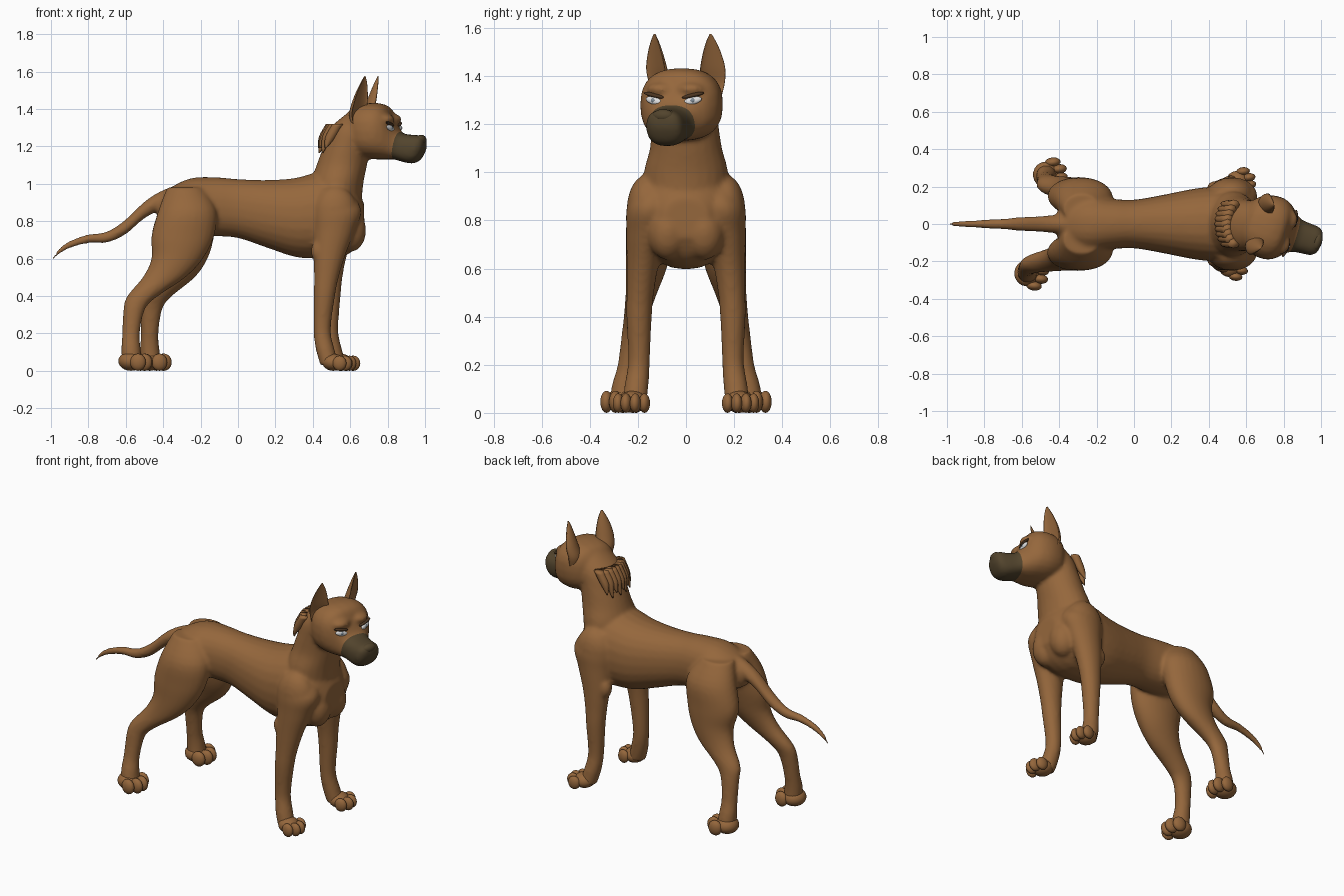
import bpy
import bmesh
import math
from mathutils import Matrix, Vector
from mathutils.bvhtree import BVHTree

old = bpy.data.objects.get("Cube")
if old:
    bpy.data.objects.remove(old, do_unlink=True)


def material(name, color):
    mat = bpy.data.materials.new(name)
    mat.use_nodes = True
    mat.diffuse_color = (*color, 1)
    bsdf = next(n for n in mat.node_tree.nodes if n.type == 'BSDF_PRINCIPLED')
    bsdf.inputs["Base Color"].default_value = (*color, 1)
    bsdf.inputs["Roughness"].default_value = 0.8
    return mat


COAT = material("brown coat", (0.30, 0.135, 0.045))
MUZZLE = material("dark muzzle", (0.085, 0.058, 0.026))
EYE = material("eye white", (0.75, 0.75, 0.75))
IRIS = material("grey iris", (0.22, 0.27, 0.32))
BROW = material("dark brow", (0.07, 0.035, 0.015))


def resample(rows, steps=4):
    """Smooth spline through the section rows."""
    out = []
    for i in range(len(rows) - 1):
        a, b, c, d = (rows[max(0, min(len(rows) - 1, i + k))] for k in (-1, 0, 1, 2))
        for s in range(steps):
            t = s / steps
            out.append([0.5 * (2 * q + (r - p) * t + (2 * p - 5 * q + 4 * r - w) * t * t
                               + (3 * q - p - 3 * r + w) * t ** 3)
                        for p, q, r, w in zip(a, b, c, d)])
    return out + [list(rows[-1])]


def loft(bm, rows, axis='z', matrix=None, power=2, front=1, sides=24):
    """Rows along z: x, y, z, half x, half y. Rows along x: x, y, z, half y, half z."""
    matrix = matrix or Matrix()
    rings = []
    for x, y, z, a, b in resample(rows):
        ring = []
        for k in range(sides):
            t = math.tau * k / sides
            u, v = (math.copysign(abs(f) ** (2 / power), f) for f in (math.cos(t), math.sin(t)))
            if u > 0:
                u *= front
            p = (x + a * u, y + b * v, z) if axis == 'z' else (x, y + a * u, z + b * v)
            ring.append(bm.verts.new(matrix @ Vector(p)))
        rings.append(ring)
    faces = [bm.faces.new(rings[0]), bm.faces.new(rings[-1])]
    for lo, hi in zip(rings, rings[1:]):
        for k in range(sides):
            n = (k + 1) % sides
            faces.append(bm.faces.new((lo[k], lo[n], hi[n], hi[k])))
    bmesh.ops.recalc_face_normals(bm, faces=faces)


def blob(bm, loc, size, matrix=None, turn=None):
    m = (matrix or Matrix()) @ Matrix.Translation(loc) @ (turn or Matrix()) @ Matrix.Diagonal((*size, 1))
    bmesh.ops.create_icosphere(bm, subdivisions=3, radius=1, matrix=m)


def finish(bm, name, *mats):
    mesh = bpy.data.meshes.new(name)
    bm.to_mesh(mesh)
    bm.free()
    for mat in mats:
        mesh.materials.append(mat)
    mesh.shade_smooth()
    obj = bpy.data.objects.new(name, mesh)
    bpy.context.collection.objects.link(obj)
    return obj


# The head is turned a little to the right
HEAD = Matrix.Translation((0.70, -0.01, 0)) @ Matrix.Rotation(math.radians(-17), 4, 'Z')
body = bmesh.new()

# Torso: x, top, bottom, half width
torso = [(-.43, .92, .82, .04), (-.36, .98, .78, .11), (-.25, 1.03, .73, .15),
         (-.12, 1.035, .72, .135), (0, 1.025, .71, .13), (.15, 1.02, .66, .155),
         (.3, 1.03, .61, .185), (.42, 1.06, .6, .2), (.53, 1.07, .6, .2),
         (.62, 1, .645, .165), (.675, .89, .73, .09)]
loft(body, [(x, 0, (t + b) / 2, w, (t - b) / 2) for x, t, b, w in torso], 'x', power=2.2)

# Neck
neck = [(.53, 0, .88, .13, .17), (.53, 0, 1, .14, .175), (.555, 0, 1.1, .135, .15),
        (.582, -.005, 1.2, .125, .14), (.62, -.01, 1.3, .125, .13), (.67, -.01, 1.39, .07, .09)]
loft(body, neck)

# Head and muzzle: x, top, bottom, half width
head = [(-.12, 1.36, 1.2, .08), (-.08, 1.41, 1.16, .135), (-.01, 1.43, 1.135, .168),
        (.06, 1.43, 1.13, .17), (.11, 1.405, 1.13, .145), (.145, 1.325, 1.13, .112),
        (.18, 1.275, 1.12, .09), (.24, 1.262, 1.108, .083), (.28, 1.26, 1.125, .078),
        (.305, 1.25, 1.165, .06), (.314, 1.235, 1.19, .035)]
loft(body, [(x, 0, (t + b) / 2, w, (t - b) / 2) for x, t, b, w in head], 'x', HEAD, 2.5)

# Tail
tail = [(-.26, .955, .06), (-.4, .915, .052), (-.5, .86, .045), (-.6, .77, .04), (-.7, .715, .03),
        (-.8, .706, .024), (-.9, .675, .02), (-.96, .635, .015), (-1, .59, .006)]
loft(body, [(x, 0, z, r * .95, r) for x, z, r in tail], 'x')

# Legs and muscles, mirrored; the left feet stand further forward
fore = [(.5, .12, .97, .09, .07), (.525, .145, .86, .135, .1), (.515, .165, .75, .11, .083),
        (.49, .18, .62, .085, .067), (.473, .19, .5, .066, .057), (.462, .195, .4, .057, .053),
        (.45, .195, .22, .046, .045), (.465, .205, .12, .05, .05), (.49, .215, .03, .05, .05)]
hind = [(-.28, .08, .98, .1, .08), (-.27, .13, .86, .155, .108), (-.295, .15, .72, .168, .1),
        (-.325, .165, .6, .138, .085), (-.395, .185, .5, .115, .066), (-.51, .207, .4, .083, .052),
        (-.555, .222, .33, .058, .045), (-.572, .24, .2, .047, .044), (-.572, .255, .12, .052, .052),
        (-.565, .262, .03, .055, .06)]


def side_rows(rows, side, step):
    lean = step if side > 0 else 0
    return [(x + lean * max(0, min(1, (.7 - z) / .4)), side * y, z, a, b) for x, y, z, a, b in rows]


for side in (1, -1):
    loft(body, side_rows(fore, side, .04))
    loft(body, side_rows(hind, side, .1))
    blob(body, (.6, side * .075, .75), (.085, .085, .115))      # breast
    blob(body, (.52, side * .165, .84), (.12, .082, .15))       # shoulder
    blob(body, (.43, side * .19, .64), (.04, .04, .06))         # elbow
    blob(body, (.05, side * .105, 1.285), (.07, .06, .1), HEAD)  # cheek
    blob(body, (.11, side * .065, 1.345), (.05, .06, .03), HEAD)  # brow ridge

# Blend the parts into one skin
rough = finish(body, "body", COAT, MUZZLE)
remesh = rough.modifiers.new("blend", 'REMESH')
remesh.mode = 'VOXEL'
remesh.voxel_size = 0.011
smooth = rough.modifiers.new("soften", 'SMOOTH')
smooth.factor = 0.5
smooth.iterations = 7
graph = bpy.context.evaluated_depsgraph_get()
mesh = bpy.data.meshes.new_from_object(rough.evaluated_get(graph))
bpy.data.objects.remove(rough, do_unlink=True)
skin = bmesh.new()
skin.from_mesh(mesh)
bpy.data.meshes.remove(mesh)

# Cut the skin cleanly where the dark muzzle begins
cut = HEAD @ Vector((.162, 0, 1.2))
normal = HEAD.to_3x3() @ Vector((1, 0, -.2)).normalized()
bmesh.ops.bisect_plane(skin, geom=skin.verts[:] + skin.edges[:] + skin.faces[:],
                       plane_co=cut, plane_no=normal)
for f in skin.faces:
    c = f.calc_center_median()
    f.material_index = int((c - cut).dot(normal) > 0 and c.x > .8 and c.z > 1.05)
surface = BVHTree.FromBMesh(skin)
finish(skin, "body", COAT, MUZZLE)

# Nose pad
nose = bmesh.new()
blob(nose, (.292, 0, 1.235), (.026, .046, .027), HEAD)
finish(nose, "nose", MUZZLE)


def on_face(y, z, roll):
    """Frame lying on the skin of the face, x pointing outwards."""
    hit, n, _, _ = surface.ray_cast(HEAD @ Vector((.5, y, z)), HEAD.to_3x3() @ Vector((-1, 0, 0)))
    n = (n + HEAD.to_3x3() @ Vector((1, 0, 0))).normalized()
    turn = n.to_track_quat('X', 'Z').to_matrix().to_4x4()
    return Matrix.Translation(hit) @ turn @ Matrix.Rotation(roll, 4, 'X')


# Eyes, brows and ears
ear = [(-.02, .12, 1.31, .045, .045), (-.02, .126, 1.37, .05, .054), (-.005, .127, 1.43, .045, .053),
       (.005, .123, 1.49, .032, .04), (.012, .118, 1.54, .018, .022), (.015, .115, 1.575, .004, .004)]
for side, word in ((1, "left"), (-1, "right")):
    for part, z, size, mat in (("eye", 1.298, (.011, .038, .016), EYE),
                               ("iris", 1.298, (.014, .013, .012), IRIS),
                               ("brow", 1.32, (.013, .048, .009), BROW)):
        bm = bmesh.new()
        blob(bm, (0, 0, 0), size, on_face(side * .085, z, side * .22))
        finish(bm, f"{word}_{part}", mat)
    bm = bmesh.new()
    pivot = Matrix.Translation((0, side * .12, 0))
    outward = pivot @ Matrix.Rotation(side * .45, 4, 'Z') @ pivot.inverted()
    loft(bm, [(x, side * y, z, a, b) for x, y, z, a, b in ear], 'z', HEAD @ outward, front=-.3)
    finish(bm, f"{word}_ear", COAT)

# Paws with four toes each
for name, x, y, scale, step in (("front", .51, .222, .88, .04), ("hind", -.572, .263, 1, .1)):
    for side, word in ((1, "left"), (-1, "right")):
        bm = bmesh.new()
        place = (Matrix.Translation((x + (step if side > 0 else 0), side * y, 0))
                 @ Matrix.Rotation(side * .12, 4, 'Z') @ Matrix.Scale(scale, 4))
        blob(bm, (0, 0, .052), (.068, .07, .052), place)
        for across, ahead in ((-.062, .045), (-.022, .074), (.022, .074), (.062, .045)):
            blob(bm, (ahead, across, .046), (.042, .026, .046), place)
        finish(bm, f"{word}_{name}_paw", COAT)

# Ragged tufts of hair on the back of the neck
tufts = bmesh.new()
for i in range(-4, 5):
    y = i * .026
    back = .125 * math.sqrt(1 - (y / .15) ** 2)
    drop = .025 * (i % 2)
    loft(tufts, [(.625 - back, y, 1.32, .03, .026), (.585 - back, y, 1.25, .028, .022),
                 (.558 - back, y * 1.1, 1.19 - drop, .004, .003)], sides=8)
finish(tufts, "neck_tufts", COAT)
